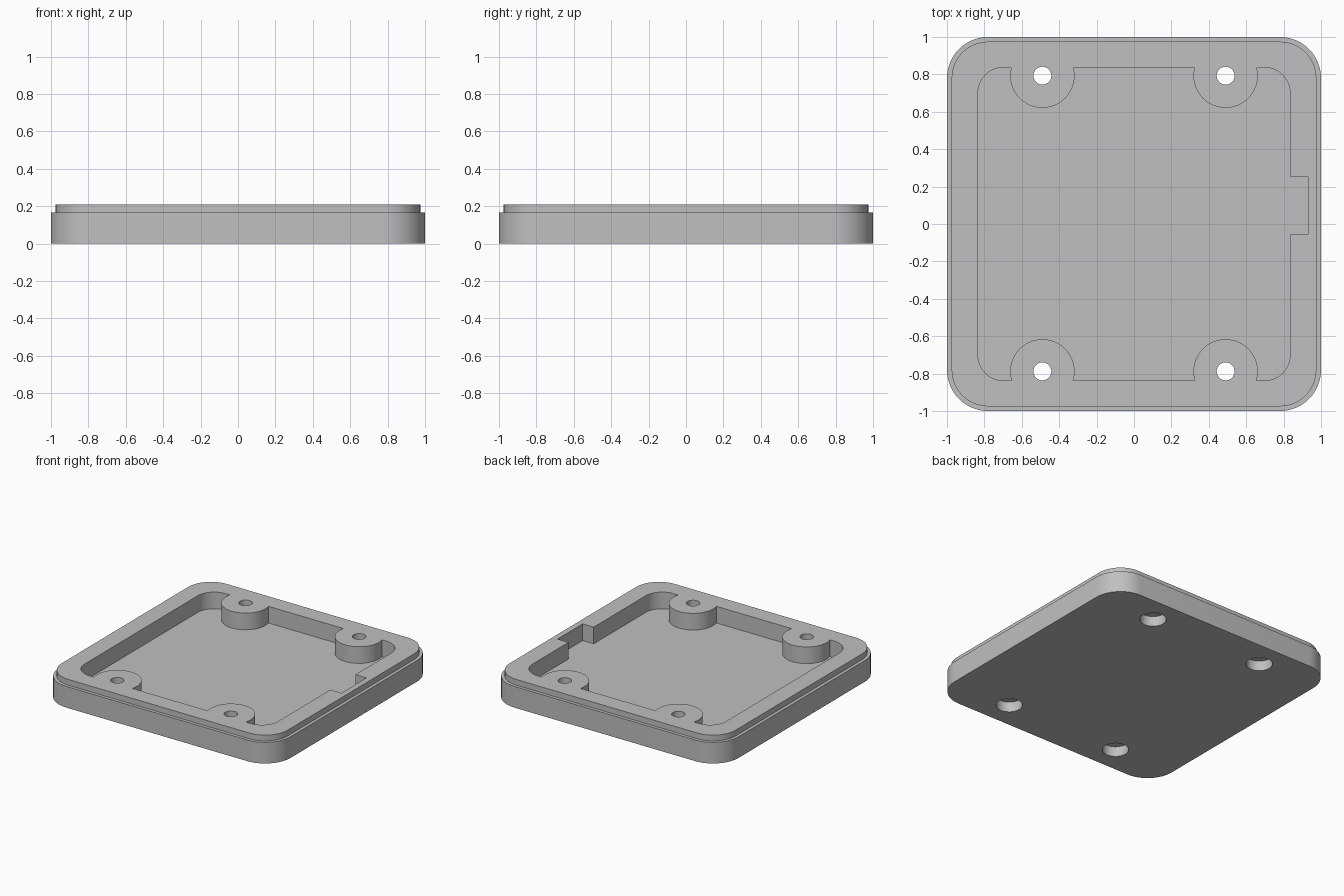
import bpy
import bmesh
from math import cos, sin, pi, radians

default = bpy.data.objects.get("Cube")
if default:
    bpy.data.objects.remove(default, do_unlink=True)

grey = bpy.data.materials.new("plain grey")
grey.use_nodes = True
colour = (0.53, 0.53, 0.53, 1)
grey.diffuse_color = colour
grey.node_tree.nodes["Principled BSDF"].inputs["Base Color"].default_value = colour


def rounded_rect(hx, hy, r, steps=12):
    """Counter-clockwise outline, starting on the +x side of the back corner."""
    points = []
    for quarter, (sx, sy) in enumerate([(1, 1), (-1, 1), (-1, -1), (1, -1)]):
        for i in range(steps + 1):
            a = (quarter + i / steps) * pi / 2
            points.append((sx * (hx - r) + r * cos(a), sy * (hy - r) + r * sin(a)))
    return points


def circle(x, y, r, steps=48):
    return [(x + r * cos(2 * pi * i / steps), y + r * sin(2 * pi * i / steps))
            for i in range(steps)]


def loft(name, layers):
    """Closed solid through a stack of (outline, height) layers."""
    bm = bmesh.new()
    rings = [[bm.verts.new((x, y, z)) for x, y in outline] for outline, z in layers]
    n = len(rings[0])
    for low, high in zip(rings, rings[1:]):
        for i in range(n):
            j = (i + 1) % n
            bm.faces.new((low[i], low[j], high[j], high[i]))
    bm.faces.new(rings[0][::-1])
    bm.faces.new(rings[-1])
    mesh = bpy.data.meshes.new(name)
    bm.to_mesh(mesh)
    bm.free()
    mesh.materials.append(grey)
    obj = bpy.data.objects.new(name, mesh)
    bpy.context.collection.objects.link(obj)
    return obj


def cut(target, cutter):
    """Subtract the cutter, then discard it."""
    cutter.hide_render = True
    mod = target.modifiers.new("cut", 'BOOLEAN')
    mod.operation = 'DIFFERENCE'
    mod.solver = 'EXACT'
    mod.object = cutter
    bpy.context.view_layer.objects.active = target
    bpy.ops.object.modifier_apply(modifier=mod.name)
    bpy.data.objects.remove(cutter, do_unlink=True)


# Tray body with a stepped lip
ledge, top, floor = 0.165, 0.21, 0.08
outer = rounded_rect(1, 1, 0.22)
lip = rounded_rect(0.975, 0.975, 0.195)
tray = loft("tray", [(outer, 0), (outer, ledge), (lip, ledge), (lip, top)])

# Pocket outline with a connector notch in its +x side
hx, notch_x, notch_y0, notch_y1 = 0.835, 0.93, -0.055, 0.255
pocket_outline = rounded_rect(hx, 0.838, 0.14) + [
    (hx, notch_y0), (notch_x, notch_y0), (notch_x, notch_y1), (hx, notch_y1)]
pocket = loft("pocket_cutter", [(pocket_outline, floor), (pocket_outline, 0.4)])

# Screw bosses stay solid inside the pocket
centres = [(x, y) for x in (-0.49, 0.49) for y in (-0.788, 0.793)]
for x, y in centres:
    ring = circle(x, y, 0.172)
    cut(pocket, loft("boss_keep", [(ring, -0.1), (ring, 0.5)]))
cut(tray, pocket)

# Screw holes, counterbored from below
for x, y in centres:
    wide, narrow = circle(x, y, 0.093), circle(x, y, 0.048)
    cut(tray, loft("screw_cutter",
                   [(wide, -0.1), (wide, 0.078), (narrow, 0.078), (narrow, 0.4)]))

# Smooth the rounded walls, keep the edges crisp
bpy.ops.object.select_all(action='DESELECT')
tray.select_set(True)
bpy.context.view_layer.objects.active = tray
bpy.ops.object.shade_smooth_by_angle(angle=radians(30))
